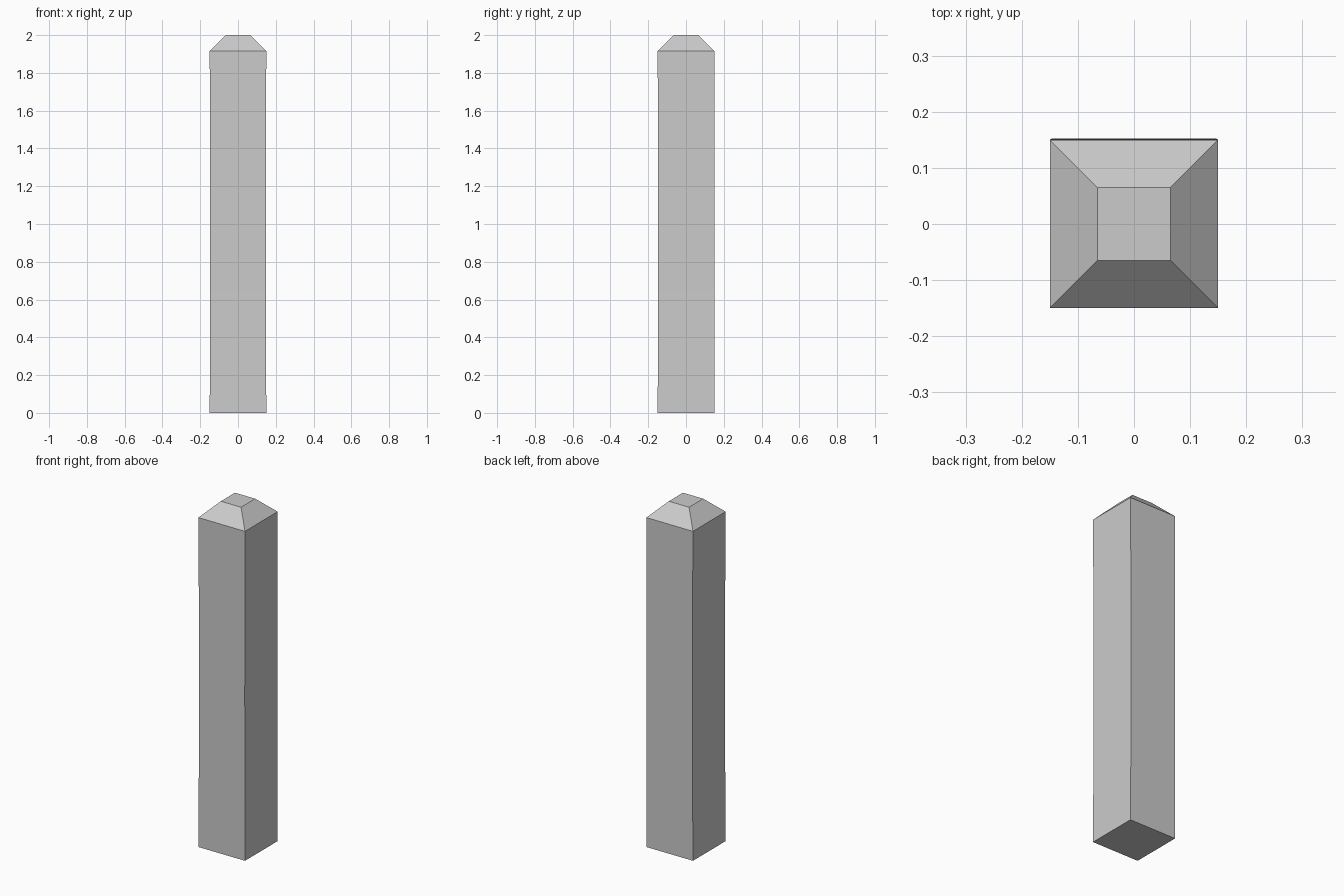
import bpy, bmesh, math

if "Cube" in bpy.data.objects:
    bpy.data.objects.remove(bpy.data.objects["Cube"])

HALF, SHOULDER, HEIGHT, TOP = 0.15, 1.915, 2.0, 0.065


def ring(bm, hx, hy, z, dy=0.0):
    return [bm.verts.new((sx * hx, sy * hy + dy, z))
            for sx, sy in ((-1, -1), (1, -1), (1, 1), (-1, 1))]


bm = bmesh.new()
rings = []

# Square shaft, very slightly waisted and bowed toward the back
steps = 6
for i in range(steps + 1):
    bow = math.sin(math.pi * i / steps)
    rings.append(ring(bm, HALF - 0.003 * bow, HALF, SHOULDER * i / steps, 0.002 * bow))

# Tapered cap with a flat top
rings.append(ring(bm, TOP, TOP, HEIGHT))

# Skin the rings and close the ends
for a, b in zip(rings, rings[1:]):
    for k in range(4):
        n = (k + 1) % 4
        bm.faces.new((a[k], a[n], b[n], b[k]))
bm.faces.new(rings[0][::-1])
bm.faces.new(rings[-1])
bmesh.ops.recalc_face_normals(bm, faces=bm.faces)

mesh = bpy.data.meshes.new("post")
bm.to_mesh(mesh)
bm.free()
post = bpy.data.objects.new("post", mesh)
bpy.context.collection.objects.link(post)
